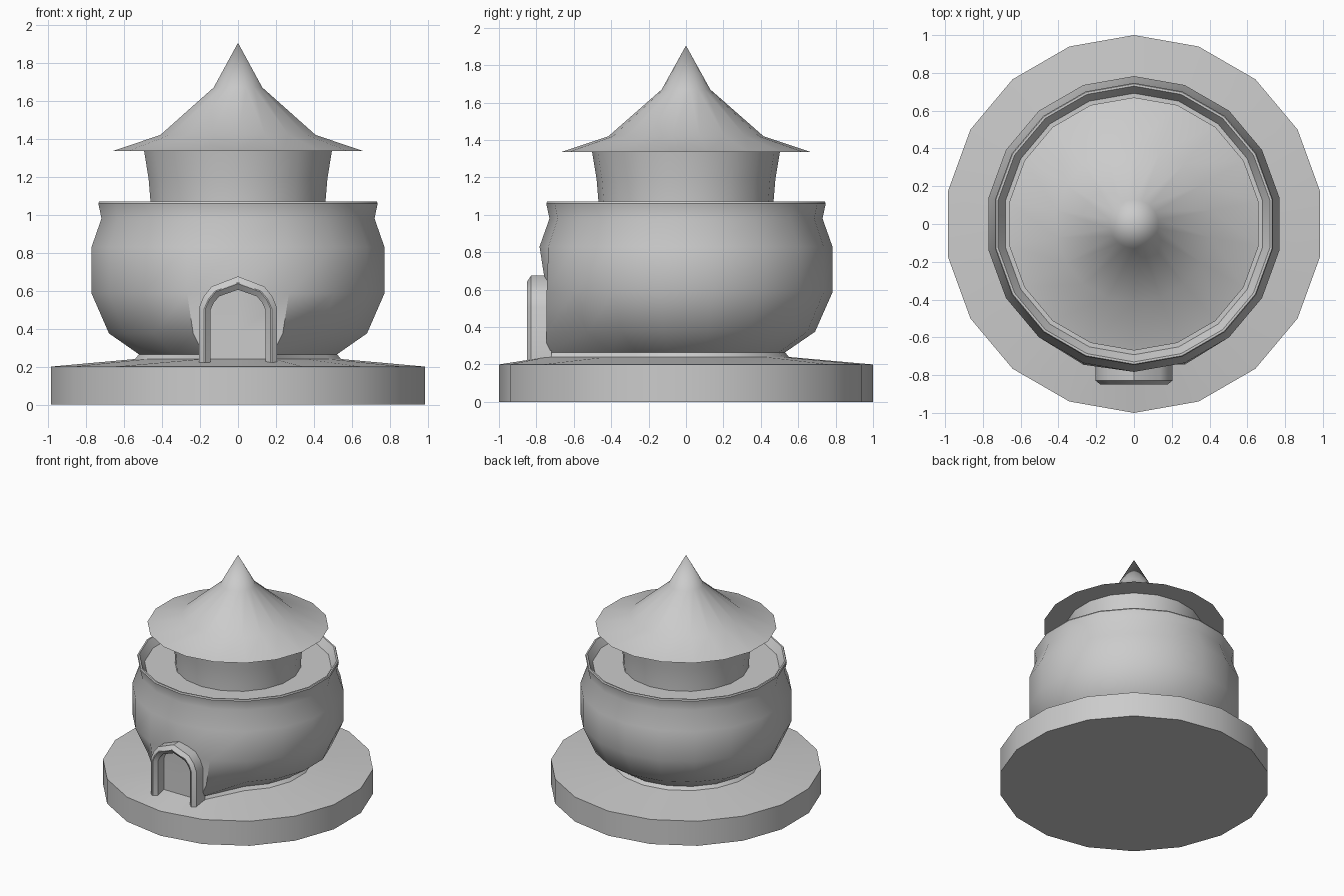
import bpy, bmesh
from math import sin, cos, radians, pi

if "Cube" in bpy.data.objects:
    bpy.data.objects.remove(bpy.data.objects["Cube"])

N = 18  # sides of every round part


def finish(name, bm, angle=35):
    bmesh.ops.recalc_face_normals(bm, faces=bm.faces)
    me = bpy.data.meshes.new(name)
    bm.to_mesh(me)
    bm.free()
    ob = bpy.data.objects.new(name, me)
    bpy.context.collection.objects.link(ob)
    bpy.ops.object.select_all(action='DESELECT')
    ob.select_set(True)
    bpy.context.view_layer.objects.active = ob
    bpy.ops.object.shade_smooth_by_angle(angle=radians(angle))
    return ob


def lathe(profile, cap_start=True, cap_end=True, tweak=None):
    """Spin (radius, z) points round z; radius 0 makes a tip."""
    bm = bmesh.new()
    rings = []
    for i, (r, z) in enumerate(profile):
        if r == 0:
            rings.append([bm.verts.new((0, 0, z))])
            continue
        ring = []
        for k in range(N):
            a = -pi / 2 + 2 * pi * k / N
            co = [r * cos(a), r * sin(a), z]
            if tweak:
                tweak(i, k, co)
            ring.append(bm.verts.new(co))
        rings.append(ring)
    for a, b in zip(rings, rings[1:]):
        for k in range(N):
            n = (k + 1) % N
            if len(b) == 1:
                bm.faces.new((a[k], a[n], b[0]))
            else:
                bm.faces.new((a[k], a[n], b[n], b[k]))
    if cap_start:
        bm.faces.new(rings[0])
    if cap_end and len(rings[-1]) > 1:
        bm.faces.new(rings[-1])
    return bm


# Base and bulging body in one shell; the front is pulled flat for the doorway
def flat_front(i, k, co):
    if 2 <= i <= 5 and k in (0, 1, N - 1):
        co[1] = -0.745


body_profile = [(1.0, 0), (1.0, 0.20), (0.55, 0.24), (0.53, 0.265),
                (0.69, 0.375), (0.783, 0.585), (0.783, 0.83),
                (0.73, 0.98), (0.747, 1.06), (0.742, 1.07),
                (0.73, 1.07), (0.692, 1.01)]
finish("base_and_body", lathe(body_profile, tweak=flat_front))

# Upper neck
finish("neck", lathe([(0.466, 1.0), (0.468, 1.07), (0.478, 1.19), (0.503, 1.34)]))

# Pointed roof with flared eaves
finish("roof", lathe([(0.67, 1.335), (0.415, 1.42), (0.13, 1.67), (0, 1.905)]))

# Arched door frame: cross-section swept over two legs and an arch
section = [(0.205, 0.20, -0.72), (0.205, 0.20, -0.828), (0.178, 0.168, -0.85),
           (0.172, 0.162, -0.85), (0.145, 0.13, -0.825), (0.145, 0.13, -0.72)]
bm = bmesh.new()
rows = []
for a in (None, 10, 28, 47, 90, 133, 152, 170, "end"):
    row = []
    for w, h, y in section:
        if a is None or a == "end":
            row.append(bm.verts.new((w if a is None else -w, y, 0.222)))
        else:
            t = radians(a)
            x = w * cos(t) if 10 < a < 170 else (w if a == 10 else -w)
            row.append(bm.verts.new((x, y, 0.475 + h * sin(t))))
    rows.append(row)
m = len(section)
for p, q in zip(rows, rows[1:]):
    for j in range(m):
        n = (j + 1) % m
        bm.faces.new((p[j], p[n], q[n], q[j]))
bm.faces.new(rows[0])
bm.faces.new(rows[-1])
finish("door_frame", bm)
